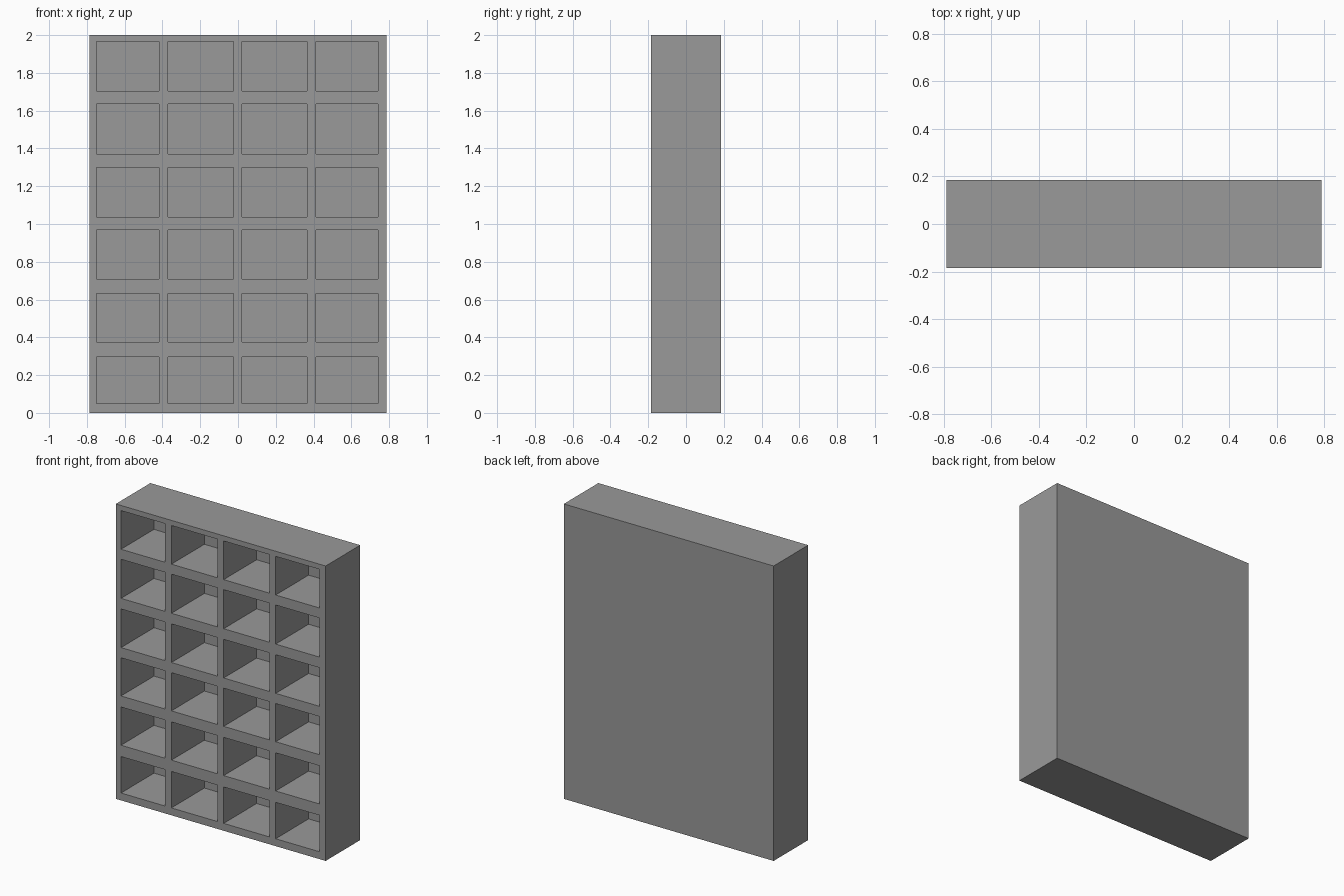
import bpy, bmesh

if "Cube" in bpy.data.objects:
    bpy.data.objects.remove(bpy.data.objects["Cube"], do_unlink=True)

FRONT, BACK, RECESS = -0.185, 0.185, 0.353

# Alternating board / opening boundaries across and up the front
XS = [-0.787, -0.748, -0.418, -0.37, -0.025, 0.022, 0.366, 0.412, 0.742, 0.787]
ZS = [0, 0.05, 0.297, 0.374, 0.633, 0.708, 0.967, 1.036, 1.298, 1.37, 1.635, 1.703, 1.965, 2]

grey = bpy.data.materials.new("plain grey")
grey.use_nodes = True
colour = (0.32, 0.32, 0.32, 1)
grey.diffuse_color = colour
grey.node_tree.nodes["Principled BSDF"].inputs["Base Color"].default_value = colour

# Gridded front frame
bm = bmesh.new()
verts = [[bm.verts.new((x, FRONT, z)) for z in ZS] for x in XS]
openings = []
for i in range(len(XS) - 1):
    for j in range(len(ZS) - 1):
        face = bm.faces.new((verts[i][j], verts[i + 1][j],
                             verts[i + 1][j + 1], verts[i][j + 1]))
        if i % 2 and j % 2:
            openings.append(face)

# Outer sides and closed back
rim = [e for e in bm.edges if e.is_boundary]
sides = bmesh.ops.extrude_edge_only(bm, edges=rim)["geom"]
bmesh.ops.translate(bm, vec=(0, BACK - FRONT, 0),
                    verts=[g for g in sides if isinstance(g, bmesh.types.BMVert)])
bmesh.ops.contextual_create(bm, geom=[e for e in bm.edges if e.is_boundary])
bmesh.ops.recalc_face_normals(bm, faces=bm.faces)

# Pigeonholes pushed back from the front
holes = bmesh.ops.extrude_discrete_faces(bm, faces=openings)["faces"]
for face in holes:
    bmesh.ops.translate(bm, vec=(0, RECESS, 0), verts=face.verts)

# Merge coplanar faces into clean boards
bmesh.ops.dissolve_limit(bm, angle_limit=0.01, verts=bm.verts, edges=bm.edges)

mesh = bpy.data.meshes.new("pigeonhole_shelf")
bm.to_mesh(mesh)
bm.free()
mesh.materials.append(grey)
shelf = bpy.data.objects.new("pigeonhole_shelf", mesh)
bpy.context.collection.objects.link(shelf)
